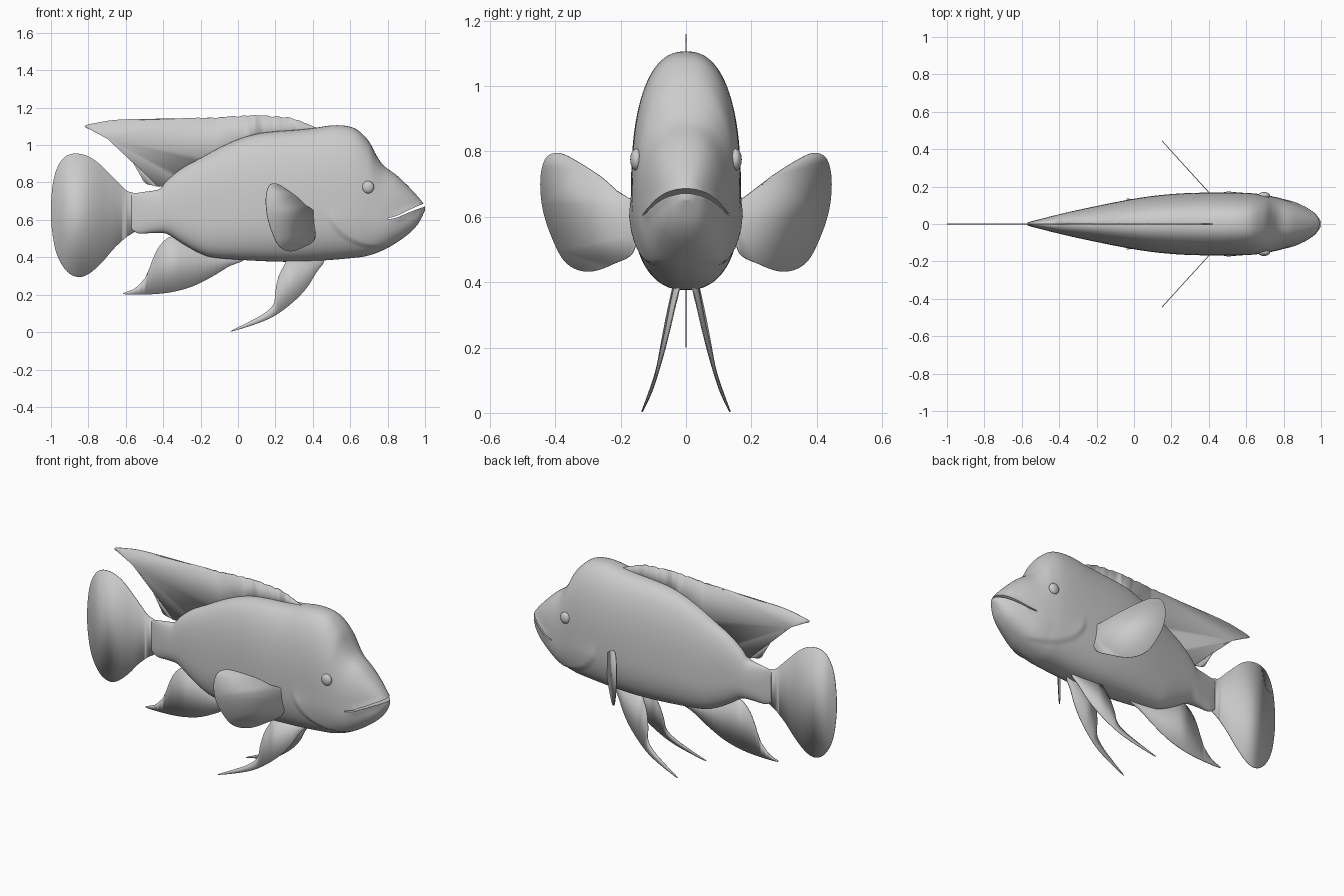
import bpy, bmesh, math
from mathutils import Vector

if "Cube" in bpy.data.objects:
    bpy.data.objects.remove(bpy.data.objects["Cube"])

grey = bpy.data.materials.new("plain grey")
grey.use_nodes = True
GREY = (0.6, 0.6, 0.6, 1)
grey.diffuse_color = GREY
grey.node_tree.nodes["Principled BSDF"].inputs["Base Color"].default_value = GREY


def make_object(name, bm, smooth=True):
    bmesh.ops.recalc_face_normals(bm, faces=bm.faces)
    mesh = bpy.data.meshes.new(name)
    bm.to_mesh(mesh)
    bm.free()
    mesh.materials.append(grey)
    obj = bpy.data.objects.new(name, mesh)
    bpy.context.collection.objects.link(obj)
    bpy.ops.object.select_all(action='DESELECT')
    obj.select_set(True)
    bpy.context.view_layer.objects.active = obj
    if smooth:
        bpy.ops.object.shade_smooth_by_angle(angle=math.radians(40))
    return obj


def spline(points, steps=6, closed=False):
    """Smooth curve through 2D points."""
    pts = [Vector(p) for p in points]
    n, out = len(pts), []
    pick = (lambda i: pts[i % n]) if closed else (lambda i: pts[max(0, min(n - 1, i))])
    for i in range(n if closed else n - 1):
        a, b, c, d = (pick(i + k) for k in (-1, 0, 1, 2))
        for s in range(steps):
            t = s / steps
            out.append(b + 0.5 * t * (c - a + t * (2 * a - 5 * b + 4 * c - d + t * (3 * (b - c) + d - a))))
    return out if closed else out + [pts[-1]]


def lookup(points):
    """Turn profile points into a function of x."""
    curve = spline(points)

    def value(x):
        for p, q in zip(curve, curve[1:]):
            if x <= q.x:
                return p.y + (q.y - p.y) * max(0, x - p.x) / max(q.x - p.x, 1e-6)
        return curve[-1].y
    return value


# Body profiles: back, belly and half width along the length
back = lookup([(-.57, .74), (-.5, .75), (-.42, .765), (-.38, .81), (-.3, .875), (-.2, .93), (-.1, .985),
               (0, 1.03), (.1, 1.06), (.2, 1.073), (.3, 1.08), (.4, 1.09), (.5, 1.105), (.58, 1.102),
               (.64, 1.08), (.7, 1.02), (.74, .945), (.78, .89), (.85, .837), (.92, .77), (.97, .715), (1, .675)])
belly = lookup([(-.57, .55), (-.53, .527), (-.45, .53), (-.38, .525), (-.3, .475), (-.2, .42), (-.1, .395),
                (.2, .377), (.4, .38), (.6, .395), (.7, .41), (.8, .45), (.9, .515), (.96, .575), (1, .65)])
girth = lookup([(-.57, .008), (-.5, .027), (-.3, .075), (0, .135), (.2, .16), (.4, .168), (.6, .166),
                (.7, .155), (.8, .132), (.9, .094), (.96, .058), (.99, .028), (1, .01)])
mouth = lookup([(.8, .605), (.85, .617), (.9, .64), (.95, .662), (1.03, .692)])


def half_width(x, z):
    zt, zb = back(x), belly(x)
    zc = zb + 0.4 * (zt - zb)
    t = (z - zc) / (zt - zc) if z > zc else (zc - z) / (zc - zb)
    return girth(x) * max(0, 1 - t ** 2.4) ** (1 / 2.4)


def relief(x, z):
    """Raised gill cover edge and lips."""
    e = math.hypot((x - .75) / .28, (z - .68) / .23)
    rise = 0
    if e < 1 and x < .9:
        fade = max(0, min(1, (.66 - z) / .06)) * min(1, (.9 - x) / .1)
        rise = .011 * math.exp((e - 1) / .25) * min(1, (1 - e) / .05) * fade
    if x > .8:
        lip = math.exp(-((z - mouth(x)) / .022) ** 2)
        rise += .007 * lip * min(1, (x - .8) / .06) * min(1, (1 - x) / .03)
    return rise


def build_body():
    bm = bmesh.new()
    rows, ring, loops = 170, 96, []
    for i in range(rows + 1):
        x = -.57 + 1.57 * math.sin(i / rows * math.pi / 2) ** 1.15
        zt, zb = back(x), belly(x)
        zc = zb + 0.4 * (zt - zb)
        loop = []
        for k in range(ring):
            a = 2 * math.pi * k / ring
            c, s = math.cos(a), math.sin(a)
            y = girth(x) * math.copysign(abs(c) ** (2 / 2.4), c)
            z = zc + (zt - zc if s > 0 else zc - zb) * math.copysign(abs(s) ** (2 / 2.4), s)
            y += relief(x, z) * max(-1, min(1, 2 * c))
            loop.append(bm.verts.new((x, y, z)))
        loops.append(loop)
    for p, q in zip(loops, loops[1:]):
        for k in range(ring):
            m = (k + 1) % ring
            bm.faces.new((p[k], p[m], q[m], q[k]))
    bm.faces.new(loops[0])
    bm.faces.new(loops[-1])
    return make_object("body", bm)


# Body with the mouth slit cut out
body = build_body()
bm = bmesh.new()
xs = [.8, .85, .9, .95, 1.03]
slit = [(x, mouth(x) + .003 + .03 * (x - .8)) for x in xs] + [(x, mouth(x) - .003 - .03 * (x - .8)) for x in xs[::-1]]
face = bm.faces.new([bm.verts.new((x, -.3, z)) for x, z in slit])
extruded = bmesh.ops.extrude_face_region(bm, geom=[face])["geom"]
bmesh.ops.translate(bm, vec=(0, .6, 0), verts=[v for v in extruded if isinstance(v, bmesh.types.BMVert)])
cutter = make_object("mouth_cutter", bm, False)
cutter.hide_render = True
cut = body.modifiers.new("mouth", 'BOOLEAN')
cut.operation, cut.solver, cut.object = 'DIFFERENCE', 'EXACT', cutter
bpy.context.view_layer.objects.active = body
bpy.ops.object.modifier_apply(modifier=cut.name)
bpy.data.objects.remove(cutter)


def fin(name, outline, side=lambda x, z: 0, edge=lambda x, z: z):
    """Thin fin from an x-z outline; side gives its y, edge trims its rim."""
    bm = bmesh.new()
    bm.faces.new([bm.verts.new((x, side(x, z), edge(x, z))) for x, z in spline(outline, 8, True)])
    bmesh.ops.triangulate(bm, faces=bm.faces[:])
    obj = make_object(name, bm)
    solid = obj.modifiers.new("thickness", 'SOLIDIFY')
    solid.thickness, solid.offset = .004, 0
    return obj


# Single fins; the dorsal crest is scalloped toward the front
def scallop(x, z):
    return z - .007 * (1 - abs(math.sin(x * 52))) if z > 1.1 and -.3 < x < .36 else z


fin("dorsal_fin", [(.45, 1.07), (.36, 1.118), (.28, 1.147), (.2, 1.155), (.1, 1.16), (0, 1.157), (-.1, 1.15),
                   (-.2, 1.147), (-.3, 1.142), (-.5, 1.14), (-.65, 1.135), (-.75, 1.12), (-.82, 1.1), (-.75, 1.065),
                   (-.65, 1), (-.58, .93), (-.53, .86), (-.5, .8), (-.46, .785), (-.4, .78), (-.3, .83),
                   (0, .98), (.35, 1.04)], edge=scallop)
fin("tail_fin", [(-.55, .735), (-.6, .76), (-.68, .84), (-.76, .915), (-.83, .95), (-.9, .95), (-.95, .91),
                 (-.985, .82), (-1, .68), (-.995, .55), (-.97, .42), (-.92, .33), (-.86, .295), (-.8, .31),
                 (-.73, .37), (-.66, .45), (-.6, .505), (-.54, .55), (-.5, .64)])
fin("anal_fin", [(.03, .39), (-.05, .35), (-.15, .29), (-.27, .235), (-.42, .205), (-.61, .203), (-.55, .235),
                 (-.49, .3), (-.46, .38), (-.42, .46), (-.36, .51), (-.28, .5), (-.1, .43)])

# Paired fins and eyes
pelvic = [(.46, .385), (.42, .32), (.37, .24), (.3, .165), (.2, .09), (.1, .045), (-.04, .003), (.05, .05),
          (.14, .1), (.19, .15), (.2, .22), (.215, .29), (.24, .345), (.28, .4), (.38, .41)]
pectoral = [(.41, .635), (.41, .5), (.35, .455), (.28, .432), (.22, .46), (.18, .54), (.155, .63), (.15, .72),
            (.165, .78), (.2, .795), (.25, .77), (.32, .72), (.37, .67)]
for label, s in (("left", 1), ("right", -1)):
    fin(label + "_pelvic_fin", pelvic, lambda x, z: s * (.035 + .17 * (.39 - z) - .1 * (x - .3)))
    fin(label + "_pectoral_fin", pectoral, lambda x, z: s * (.158 + 1.1 * (.41 - x)))
    bm = bmesh.new()
    bmesh.ops.create_uvsphere(bm, u_segments=24, v_segments=16, radius=.032)
    bmesh.ops.scale(bm, vec=(1, .6, 1.05), verts=bm.verts)
    bmesh.ops.translate(bm, vec=(.695, s * half_width(.695, .775), .775), verts=bm.verts)
    make_object(label + "_eye", bm)
